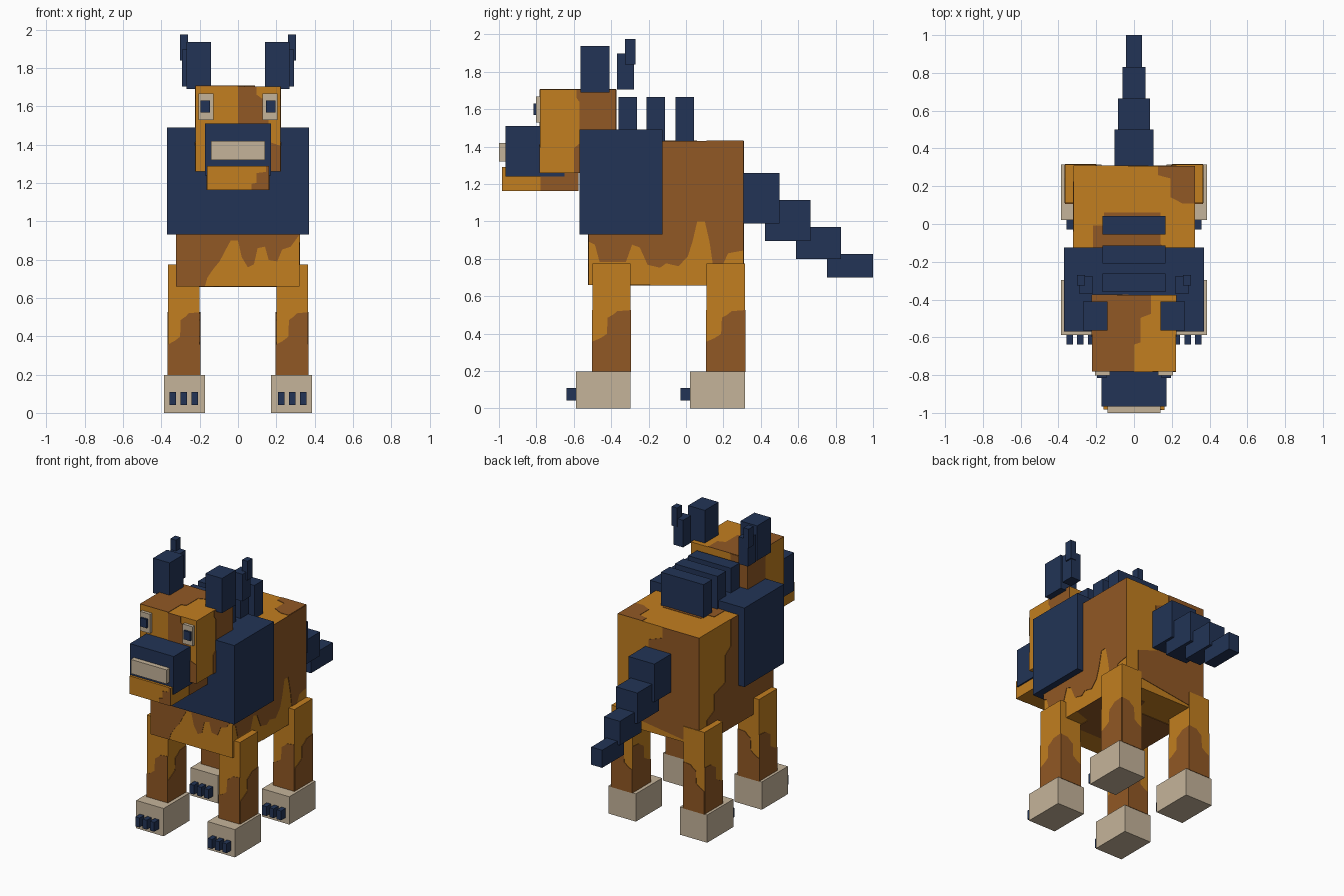
import bpy, bmesh
from mathutils import Vector

cube = bpy.data.objects.get("Cube")
if cube:
    bpy.data.objects.remove(cube)


def material(name, r, g, b):
    m = bpy.data.materials.new(name)
    m.use_nodes = True
    m.diffuse_color = (r, g, b, 1)
    m.node_tree.nodes["Principled BSDF"].inputs["Base Color"].default_value = (r, g, b, 1)
    return m


AMBER = material("amber fur", .54, .21, .014)
BROWN = material("brown fur", .283, .098, .018)
NAVY = material("navy mane", .016, .034, .093)
TAN = material("pale tan", .558, .456, .323)


def finish(name, bm, mat):
    bmesh.ops.recalc_face_normals(bm, faces=bm.faces)
    me = bpy.data.meshes.new(name)
    bm.to_mesh(me)
    bm.free()
    me.materials.append(mat)
    ob = bpy.data.objects.new(name, me)
    bpy.context.collection.objects.link(ob)


def box(name, x, y, z, mat):
    """Box from three (low, high) ranges; returns the ranges."""
    bm = bmesh.new()
    bmesh.ops.create_cube(bm, size=1)
    for v in bm.verts:
        v.co = Vector([lo + (c + .5) * (hi - lo) for c, (lo, hi) in zip(v.co, (x, y, z))])
    finish(name, bm, mat)
    return x, y, z


def mid(w):
    return -w, w


def pair(name, x, y, z, mat):
    """Mirrored pair of boxes."""
    return [box("left_" + name, x, y, z, mat),
            box("right_" + name, (-x[1], -x[0]), y, z, mat)]


def patch(name, ranges, axis, side, shape, mat=BROWN):
    """Thin painted plate on one box face, outlined in 0..1 face coordinates."""
    a, b = [i for i in range(3) if i != axis]
    bm = bmesh.new()
    verts = []
    for u, v in shape:
        p = Vector()
        p[axis] = ranges[axis][side]
        p[a] = ranges[a][0] + u * (ranges[a][1] - ranges[a][0])
        p[b] = ranges[b][0] + v * (ranges[b][1] - ranges[b][0])
        verts.append(bm.verts.new(p))
    face = bm.faces.new(verts)
    out = bmesh.ops.extrude_face_region(bm, geom=[face])["geom"]
    for v in out:
        if isinstance(v, bmesh.types.BMVert):
            v.co[axis] += .003 if side else -.003
    finish(name, bm, mat)


def above(edge):
    return edge + [(1, 1), (0, 1)]


def below(edge):
    return edge + [(1, 0), (0, 0)]


def right_of(edge):
    return edge + [(1, 1), (1, 0)]


def left_of(edge):
    return edge + [(0, 1), (0, 0)]


# Body with wavy fur markings
body = box("body", mid(.32), (-.52, .308), (.66, 1.43), AMBER)
SIDE = [(0, .3), (.04, .28), (.07, .16), (.24, .16), (.28, .28), (.33, .26), (.38, .14),
        (.46, .12), (.5, .15), (.58, .13), (.64, .2), (.67, .3), (.7, .44), (.75, .44),
        (.78, .3), (.8, .15), (.86, .13), (.9, .22), (1, .24)]
CHEST = [(0, 0), (.23, 0), (.25, .06), (.3, .12), (.35, .17), (.4, .25), (.44, .31),
         (.5, .31), (.53, .2), (.58, .13), (.63, .15), (.66, .26), (.72, .27), (.75, .18),
         (.82, .17), (.86, .25), (.93, .27), (1, .35)]
patch("left_flank_marking", body, 0, 1, above(SIDE))
patch("chest_marking", body, 1, 0, above(CHEST))
patch("right_flank_marking", body, 0, 0,
      left_of([(.9, 0), (.9, .2), (.8, .25), (.8, .4), (.65, .45), (.65, .7), (.58, .75), (.58, 1)]))
patch("rump_marking", body, 1, 1,
      left_of([(.85, .1), (.85, .35), (.6, .42), (.55, .6), (.62, .65), (.62, .85), (.45, .9), (.45, 1)]))
patch("back_marking", body, 2, 1,
      [(.16, .3), (.16, .62), (.25, .62), (.25, .7), (.72, .7), (.72, .5), (.8, .45), (.8, .3)])
patch("hip_marking", body, 2, 1,
      [(.7, 1), (.7, .94), (.8, .92), (.8, .8), (.9, .76), (1, .76), (1, 1)])
patch("belly_marking", body, 2, 0,
      [(0, .1), (.3, .1), (.35, .2), (.8, .2), (.8, .35), (1, .4), (1, .85), (.6, .85), (.55, .7), (0, .7)])

# Mane and the row of back ridges
box("mane", mid(.37), (-.57, -.125), (.93, 1.49), NAVY)
for i, y in enumerate((-.36, -.21, -.055)):
    box(f"back_ridge_{i + 1}", mid(.167), (y, y + .097), (1.4, 1.665), NAVY)

# Head, jaw and muzzle
head = box("head", mid(.222), (-.78, -.375), (1.26, 1.705), AMBER)
patch("face_marking", head, 1, 0,
      [(.5, 0), (.5, 1), (.72, 1), (.72, .9), (.86, .8), (.86, .35), (1, .3), (1, 0)])
for side, label in enumerate(("right", "left")):
    patch(label + "_cheek_marking", head, 0, side,
          right_of([(.45, 0), (.45, .3), (.52, .35), (.52, .85), (.48, .9), (.48, 1)]))
patch("crown_marking", head, 2, 1,
      left_of([(.5, 0), (.5, .35), (.58, .38), (.58, .7), (.7, .75), (.7, 1)]))
patch("nape_marking", head, 1, 1, left_of([(.5, 0), (.5, .5), (.3, .55), (.3, 1)]))
jaw = box("jaw", mid(.162), (-.982, -.575), (1.163, 1.29), AMBER)
patch("chin_marking", jaw, 1, 0,
      right_of([(.72, 0), (.72, .25), (.8, .3), (.8, .7), (.95, .75), (.95, 1)]))
for side, label in enumerate(("right", "left")):
    patch(label + "_jaw_marking", jaw, 0, side, right_of([(.5, 0), (.5, 1)]))
box("muzzle", mid(.172), (-.965, -.65), (1.24, 1.51), NAVY)
box("nose", mid(.14), (-1, -.965), (1.32, 1.42), TAN)

# Eyes and ears
pair("eye", (.128, .206), (-.802, -.78), (1.53, 1.667), TAN)
pair("pupil", (.145, .196), (-.815, -.8), (1.568, 1.63), NAVY)
pair("ear", (.14, .27), (-.565, -.41), (1.69, 1.937), NAVY)
pair("ear_tuft", (.217, .292), (-.368, -.277), (1.705, 1.897), NAVY)
pair("ear_tuft_tip", (.26, .302), (-.325, -.271), (1.84, 1.975), NAVY)

# Tail in shrinking steps
tail = [(.102, .305, .5, .99, 1.26), (.084, .422, .665, .895, 1.113),
        (.062, .587, .83, .8, .97), (.043, .755, 1, .7, .825)]
for i, (w, y0, y1, z0, z1) in enumerate(tail):
    box(f"tail_{i + 1}", mid(w), (y0, y1), (z0, z1), NAVY)

# Legs, paws and claws
LEG = [(0, .28), (.2, .31), (.38, .35), (.4, .5), (.55, .53), (.65, .56), (1, .57)]
for end, front, leg_front, back in (("front", -.587, -.5, -.297), ("hind", .022, .11, .315)):
    legs = pair(end + "_leg", (.2, .365), (leg_front, back), (.195, .775), AMBER)
    for label, leg in zip(("left", "right"), legs):
        for axis in (0, 1):
            for side in (0, 1):
                patch(f"{label}_{end}_leg_marking_{axis}{side}", leg, axis, side, below(LEG))
    pair(end + "_paw", (.172, .387), (front, back), (0, .197), TAN)
    for i in range(3):
        x = .21 + i * .057
        pair(f"{end}_claw_{i + 1}", (x, x + .034), (front - .052, front + .01), (.042, .108), NAVY)
